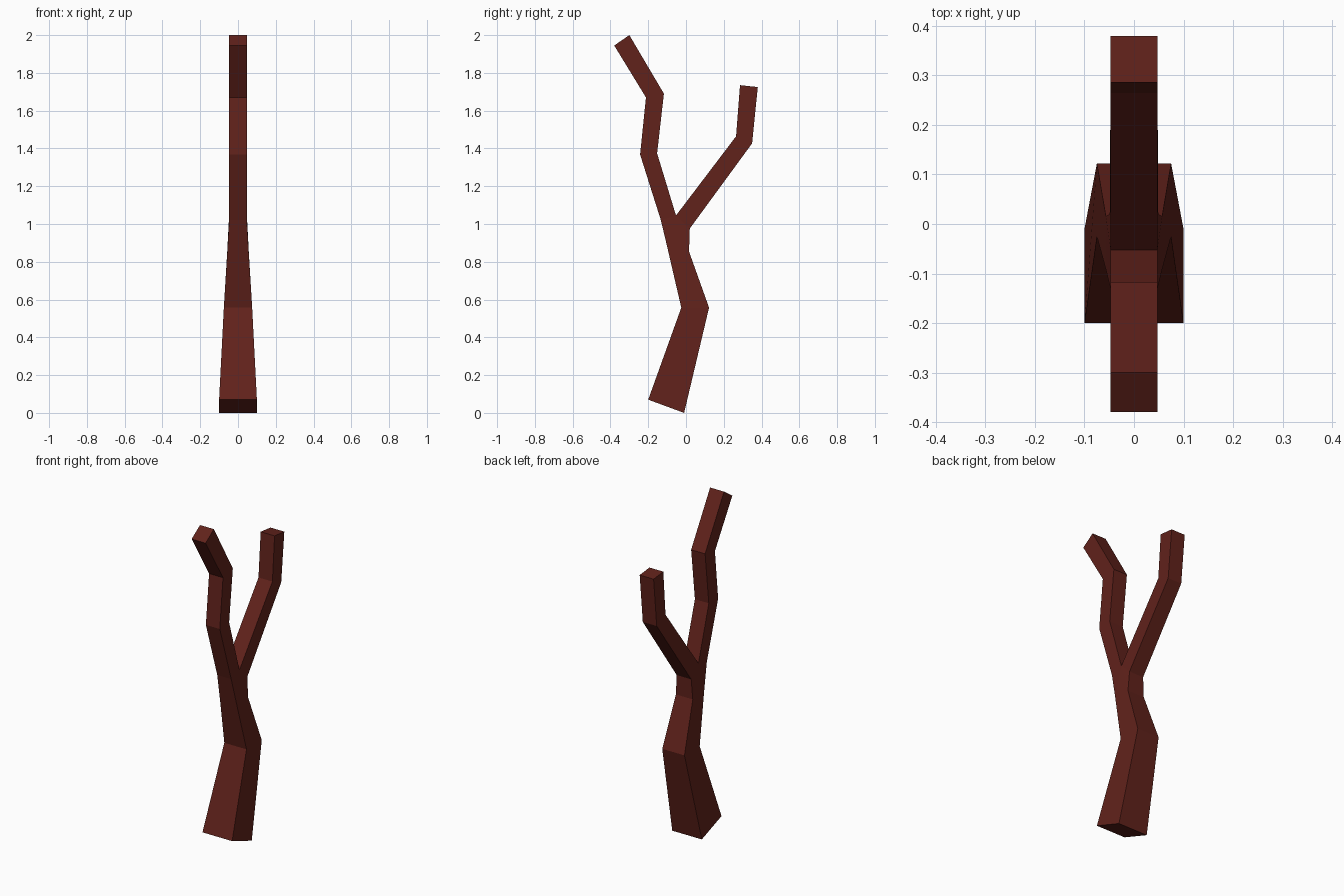
import bpy, bmesh

# Side outline of the tree as (y, z, half width in x), going up the left edge,
# over the tall branch, through the crotch, over the short branch and down
outline = [
    (-0.20, 0.07, 0.10), (-0.025, 0.557, 0.075), (-0.095, 0.86, 0.056),
    (-0.133, 1.02, 0.047), (-0.243, 1.368, 0.047), (-0.212, 1.67, 0.047),
    (-0.38, 1.945, 0.047),                                         # 6 tall tip
    (-0.30, 2.0, 0.047), (-0.117, 1.69, 0.047), (-0.153, 1.374, 0.047),
    (-0.053, 1.045, 0.047),                                        # 10 crotch
    (0.265, 1.464, 0.047), (0.286, 1.735, 0.047),                  # short tip
    (0.38, 1.725, 0.047), (0.35, 1.427, 0.047), (0.02, 0.976, 0.049),
    (0.016, 0.854, 0.057), (0.122, 0.557, 0.075), (-0.01, 0.0, 0.10),
]
# Side panels between the rings of the trunk, the fork and both branches
panels = [
    (0, 1, 17, 18), (1, 2, 16, 17),
    (2, 3, 10), (2, 10, 16), (16, 10, 15),
    (3, 4, 9, 10), (4, 5, 8, 9), (5, 6, 7, 8),
    (10, 11, 14, 15), (11, 12, 13, 14),
]

bm = bmesh.new()
left = [bm.verts.new((-w, y, z)) for y, z, w in outline]
right = [bm.verts.new((w, y, z)) for y, z, w in outline]
for p in panels:
    bm.faces.new([left[i] for i in p])
    bm.faces.new([right[i] for i in reversed(p)])
# Walls joining both sides around the outline, including the end caps
n = len(outline)
for i in range(n):
    j = (i + 1) % n
    bm.faces.new((left[i], right[i], right[j], left[j]))
bmesh.ops.recalc_face_normals(bm, faces=bm.faces)

mesh = bpy.data.meshes.new("bare_tree")
bm.to_mesh(mesh)
bm.free()
tree = bpy.data.objects.new("bare_tree", mesh)
bpy.context.collection.objects.link(tree)

# Dark red-brown bark
bark = bpy.data.materials.new("bark")
bark.diffuse_color = (0.12, 0.016, 0.011, 1)
mesh.materials.append(bark)
